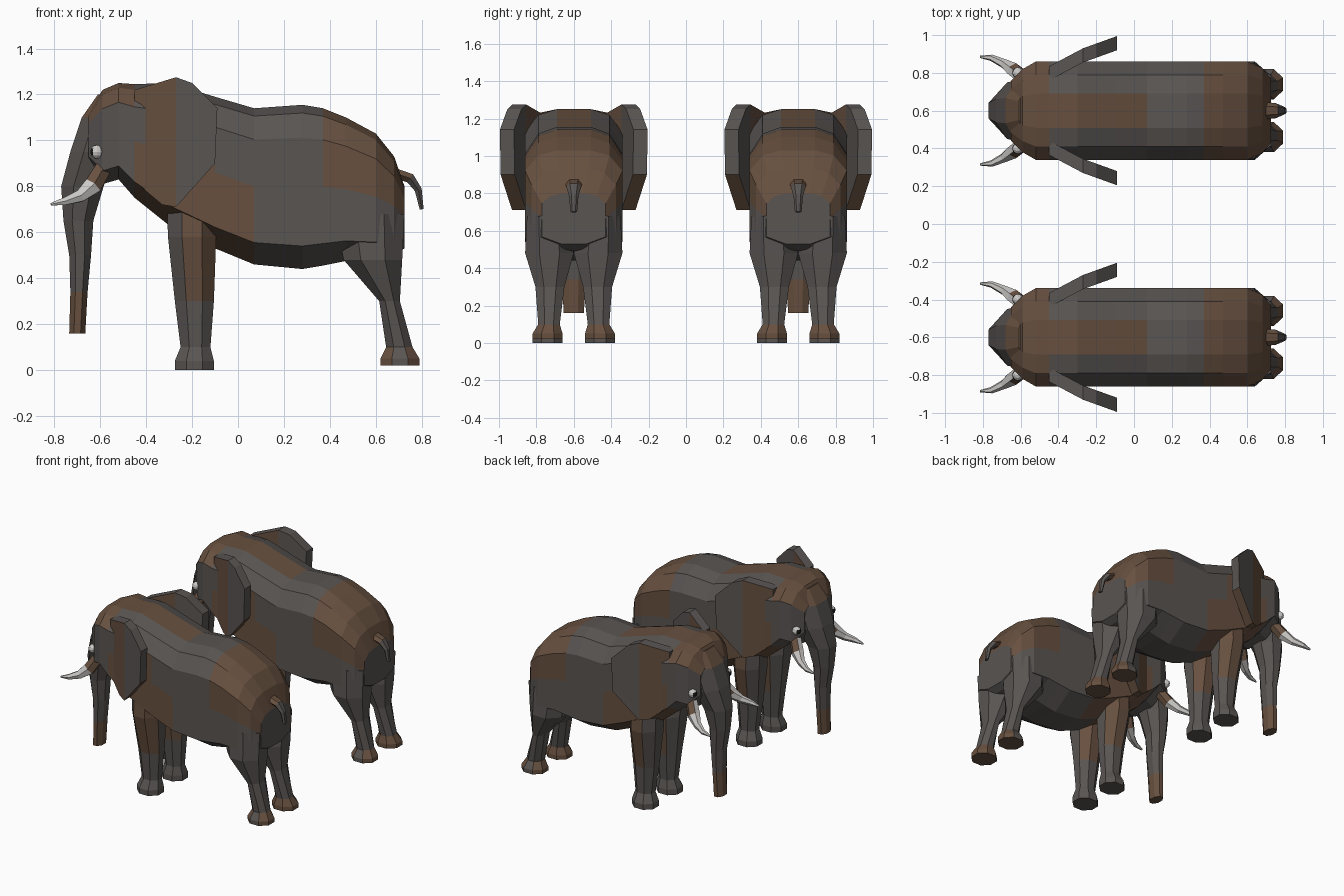
import bpy, bmesh, math
from mathutils import Vector

if "Cube" in bpy.data.objects:
    bpy.data.objects.remove(bpy.data.objects["Cube"])


def material(name, color):
    m = bpy.data.materials.new(name)
    m.diffuse_color = (*color, 1)
    m.use_nodes = True
    m.node_tree.nodes["Principled BSDF"].inputs["Base Color"].default_value = m.diffuse_color
    return m


GREY = material("hide_grey", (0.10, 0.09, 0.085))
RUST = material("hide_rust", (0.135, 0.08, 0.05))
IVORY = material("ivory", (0.6, 0.59, 0.57))
BLACK = material("pupil_black", (0.01, 0.01, 0.01))

# rust patches: x range, z range, largest |y|
PATCHES = [(-0.42, -0.08, 0.70, 1.0, 1), (-0.21, 0.08, 0.5, 0.8, 1), (0.37, 0.6, 0.85, 1.2, 1),
           (0.5, 0.73, 0.72, 1.0, 1), (-0.23, -0.1, 0.32, 0.62, 1), (-0.8, -0.6, 0.1, 0.34, 1),
           (0.6, 0.8, 0.0, 0.2, 0.2), (-0.67, -0.48, 1.1, 1.3, 1), (-0.5, 0.06, 1.1, 1.3, 0.06)]


def finish(name, bm, mats=None, pick=None):
    """Turn a bmesh into a flat-shaded object for both animals."""
    bmesh.ops.recalc_face_normals(bm, faces=bm.faces[:])
    for f in bm.faces:
        c = f.calc_center_median()
        if pick:
            f.material_index = pick(c)
        else:
            f.material_index = int(any(a < c.x < b and lo < c.z < hi and abs(c.y) < w
                                       for a, b, lo, hi, w in PATCHES))
    me = bpy.data.meshes.new(name)
    bm.to_mesh(me)
    bm.free()
    for m in mats or (GREY, RUST):
        me.materials.append(m)
    for y in (-0.6, 0.6):
        ob = bpy.data.objects.new(name, me)
        ob.location.y = y
        bpy.context.collection.objects.link(ob)


def loft(bm, rings):
    rows = [[bm.verts.new(p) for p in r] for r in rings]
    n = len(rows[0])
    for a, b in zip(rows, rows[1:]):
        for i in range(n):
            j = (i + 1) % n
            bm.faces.new((a[i], a[j], b[j], b[i]))
    bm.faces.new(rows[0])
    bm.faces.new(rows[-1])


def octagon(z, x0, x1, y0, y1):
    k = 1 / math.cos(math.pi / 8) / 2
    angs = [math.pi / 8 + i * math.pi / 4 for i in range(8)]
    return [((x0 + x1) / 2 + (x1 - x0) * k * math.cos(a),
             (y0 + y1) / 2 + (y1 - y0) * k * math.sin(a), z) for a in angs]


def sweep(bm, path, sides=6):
    """Tube along points (x, y, z, radius across, radius in side view)."""
    rings = []
    for i, p in enumerate(path):
        a, b = path[max(i - 1, 0)], path[min(i + 1, len(path) - 1)]
        t = (Vector(b[:3]) - Vector(a[:3])).normalized()
        u = (Vector((0, 1, 0)) - t * t.y).normalized()
        v = t.cross(u)
        rings.append([Vector(p[:3]) + u * p[3] * math.cos(k) + v * p[4] * math.sin(k)
                      for k in (2 * math.pi * s / sides for s in range(sides))])
    loft(bm, rings)


# body and head: x, top, bottom, half width
body = [(-0.65, 1.12, 0.90, 0.16), (-0.59, 1.22, 0.81, 0.22), (-0.52, 1.25, 0.83, 0.26),
        (-0.45, 1.245, 0.75, 0.26), (-0.30, 1.25, 0.63, 0.26), (-0.10, 1.19, 0.53, 0.26),
        (0.07, 1.14, 0.46, 0.26), (0.28, 1.155, 0.44, 0.26), (0.37, 1.14, 0.455, 0.26),
        (0.47, 1.10, 0.475, 0.26), (0.60, 1.03, 0.48, 0.26), (0.68, 0.93, 0.50, 0.225),
        (0.725, 0.80, 0.53, 0.17)]
half = [(0.35, 0), (0.73, 0.05), (1, 0.2), (1, 0.5), (1, 0.86), (0.4, 1)]
section = half + [(-y, d) for y, d in reversed(half)]
bm = bmesh.new()
loft(bm, [[(x, y * w, t - d * (t - b)) for y, d in section] for x, t, b, w in body])
finish("body", bm)

# face and trunk: z, front x, back x, half width
trunk = [(1.20, -0.61, -0.5, 0.12), (1.10, -0.68, -0.5, 0.16), (0.95, -0.73, -0.53, 0.15),
         (0.80, -0.77, -0.585, 0.10), (0.65, -0.76, -0.63, 0.075), (0.50, -0.735, -0.64, 0.065),
         (0.34, -0.73, -0.655, 0.06), (0.16, -0.735, -0.665, 0.055)]
bm = bmesh.new()
loft(bm, [octagon(z, a, b, -w, w) for z, a, b, w in trunk])
finish("trunk", bm)

# legs: z, x range, y range
front = [(0.75, -0.31, -0.09, 0.04, 0.25), (0.58, -0.305, -0.095, 0.02, 0.26),
         (0.30, -0.275, -0.105, 0.055, 0.205), (0.10, -0.25, -0.12, 0.075, 0.19),
         (0.04, -0.275, -0.105, 0.06, 0.22), (0.0, -0.275, -0.105, 0.06, 0.22)]
hind = [(0.68, 0.42, 0.725, 0.03, 0.25), (0.48, 0.46, 0.715, 0.0, 0.26),
        (0.30, 0.615, 0.705, 0.05, 0.205), (0.10, 0.645, 0.76, 0.075, 0.19),
        (0.05, 0.62, 0.79, 0.06, 0.22), (0.02, 0.62, 0.79, 0.06, 0.22)]

# ear outline in side view; the plate flares outward towards the back
ear = [(-0.45, 0.82), (-0.45, 1.22), (-0.27, 1.275), (-0.20, 1.25), (-0.09, 1.14),
       (-0.10, 0.90), (-0.27, 0.71), (-0.33, 0.72)]


def flare(x):
    return 0.33 + (x + 0.27) * (0.53 if x < -0.27 else 0.36)


for s, side in ((-1, "right"), (1, "left")):
    # side-dependent order is repaired by the normal recalculation
    for name, rings in (("front_leg_", front), ("hind_leg_", hind)):
        bm = bmesh.new()
        loft(bm, [[(x, s * y, z) for x, y, z in octagon(*r)] for r in rings])
        finish(name + side, bm)

    bm = bmesh.new()
    loft(bm, [[(x, s * (flare(x) - o), z) for x, z in ear] for o in (0, 0.075)])
    for f in [f for f in bm.faces if len(f.verts) > 4]:
        top = next(v for v in f.verts if abs(v.co.z - 1.275) < 1e-4)
        low = next(v for v in f.verts if abs(v.co.z - 0.71) < 1e-4)
        bmesh.utils.face_split(f, top, low)
    finish("ear_" + side, bm)

    # tusk with rust socket
    bm = bmesh.new()
    sweep(bm, [(-0.58, s * 0.17, 0.89, 0.04, 0.04), (-0.635, s * 0.215, 0.80, 0.04, 0.045),
               (-0.69, s * 0.25, 0.757, 0.025, 0.03), (-0.755, s * 0.28, 0.735, 0.017, 0.019),
               (-0.815, s * 0.285, 0.722, 0.006, 0.006)])
    finish("tusk_" + side, bm, (RUST, IVORY), lambda c: int(c.x < -0.63))

    # eye
    bm = bmesh.new()
    bmesh.ops.create_uvsphere(bm, u_segments=10, v_segments=6, radius=0.03)
    bmesh.ops.translate(bm, verts=bm.verts[:], vec=(-0.615, s * 0.2, 0.95))
    finish("eye_" + side, bm, (IVORY, BLACK), lambda c: int(c.x < -0.635))

# tail
bm = bmesh.new()
sweep(bm, [(0.69, 0, 0.855, 0.045, 0.025), (0.75, 0, 0.835, 0.04, 0.025),
           (0.785, 0, 0.785, 0.025, 0.018), (0.80, 0, 0.70, 0.018, 0.01)])
finish("tail", bm)
